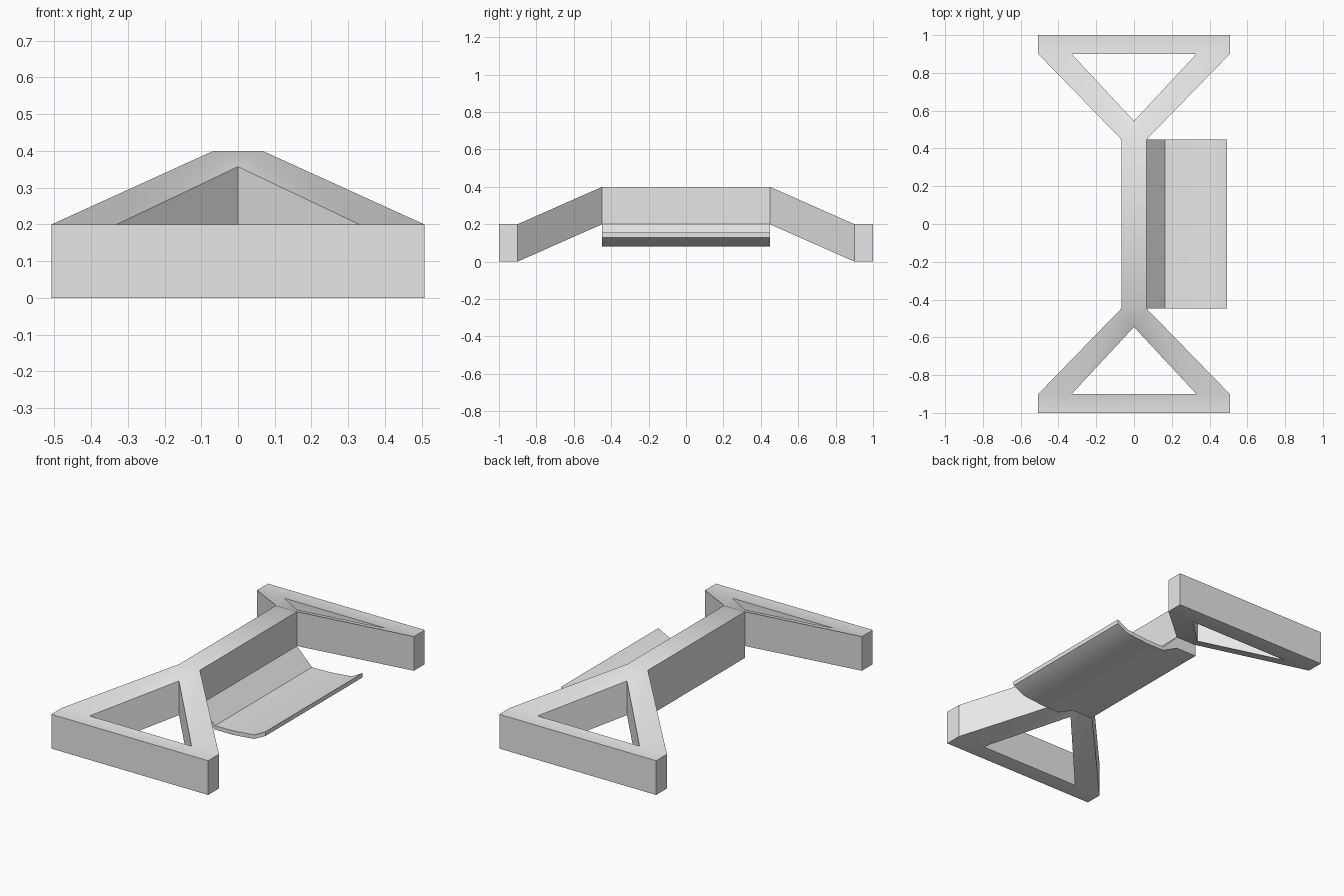
import bpy
import bmesh
import math

# Remove the default cube
cube = bpy.data.objects.get("Cube")
if cube:
    bpy.data.objects.remove(cube, do_unlink=True)

# Single light grey material
grey = bpy.data.materials.new("light_grey")
grey.use_nodes = True
grey.diffuse_color = (0.8, 0.8, 0.8, 1)
grey.node_tree.nodes["Principled BSDF"].inputs["Base Color"].default_value = (0.8, 0.8, 0.8, 1)

SPINE_X, SPINE_Y = 0.067, 0.448
FOOT_X, FOOT_IN, FOOT_OUT = 0.507, 0.9, 1.0
HOLE_X, APEX_Y = 0.33, 0.545
THICK, RISE = 0.2, 0.2


def finish(name, bm):
    """Turn a bmesh into a shaded, coloured object."""
    bmesh.ops.remove_doubles(bm, verts=bm.verts, dist=0.0005)
    bmesh.ops.recalc_face_normals(bm, faces=bm.faces)
    mesh = bpy.data.meshes.new(name)
    bm.to_mesh(mesh)
    bm.free()
    mesh.materials.append(grey)
    obj = bpy.data.objects.new(name, mesh)
    bpy.context.collection.objects.link(obj)
    bpy.ops.object.select_all(action="DESELECT")
    obj.select_set(True)
    bpy.context.view_layer.objects.active = obj
    bpy.ops.object.shade_smooth_by_angle(angle=math.radians(30))
    return obj


def extrude(bm, vector):
    """Give the flat faces of a bmesh a thickness."""
    geom = bmesh.ops.extrude_face_region(bm, geom=bm.faces[:], use_keep_orig=True)["geom"]
    verts = [g for g in geom if isinstance(g, bmesh.types.BMVert)]
    bmesh.ops.translate(bm, verts=verts, vec=vector)


def drop(y):
    """Underside height: level along the spine, sloping down to the feet."""
    t = (FOOT_IN - abs(y)) / (FOOT_IN - SPINE_Y)
    return RISE * min(max(t, 0), 1)


# Frame: spine, forked legs and foot bars, drawn in plan and extruded
bm = bmesh.new()


def plan_face(points):
    bm.faces.new([bm.verts.new((x, y, drop(y))) for x, y in points])


plan_face([(-SPINE_X, -SPINE_Y), (SPINE_X, -SPINE_Y), (SPINE_X, SPINE_Y), (-SPINE_X, SPINE_Y)])
for end in (1, -1):
    # fork root
    plan_face([(-SPINE_X, end * SPINE_Y), (SPINE_X, end * SPINE_Y), (0, end * APEX_Y)])
    # forked legs
    for side in (1, -1):
        plan_face([(side * SPINE_X, end * SPINE_Y), (side * FOOT_X, end * FOOT_IN),
                   (side * HOLE_X, end * FOOT_IN), (0, end * APEX_Y)])
    # foot bar
    plan_face([(-FOOT_X, end * FOOT_IN), (-HOLE_X, end * FOOT_IN), (HOLE_X, end * FOOT_IN),
               (FOOT_X, end * FOOT_IN), (FOOT_X, end * FOOT_OUT), (-FOOT_X, end * FOOT_OUT)])
bmesh.ops.remove_doubles(bm, verts=bm.verts, dist=0.0005)
bmesh.ops.recalc_face_normals(bm, faces=bm.faces)
extrude(bm, (0, 0, THICK))
finish("frame", bm)

# Side tray: keel under the spine that runs out into a shallow trough
profile = [(-SPINE_X, 0.2), (SPINE_X, 0.2), (0.165, 0.102), (0.28, 0.104), (0.42, 0.117),
           (0.492, 0.155), (0.492, 0.13), (0.42, 0.093), (0.28, 0.08), (0.165, 0.08),
           (SPINE_X, 0.13), (-SPINE_X, 0.13)]
bm = bmesh.new()
bm.faces.new([bm.verts.new((x, -SPINE_Y, z)) for x, z in profile])
extrude(bm, (0, 2 * SPINE_Y, 0))
finish("side_tray", bm)
